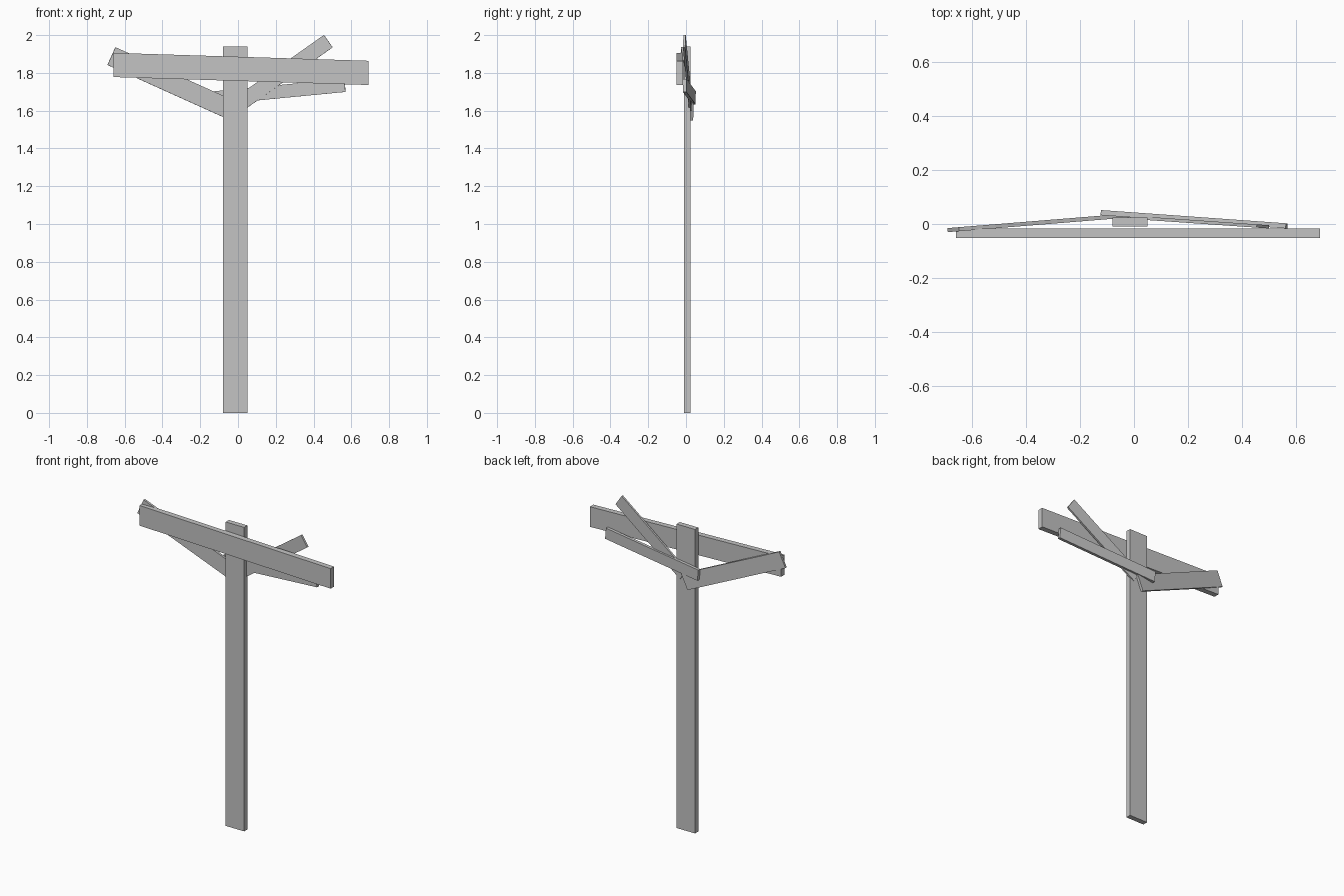
import bpy
import bmesh
from mathutils import Vector

cube = bpy.data.objects.get("Cube")
if cube:
    bpy.data.objects.remove(cube, do_unlink=True)

# Single light grey
grey = bpy.data.materials.new("light_grey")
grey.use_nodes = True
colour = (0.55, 0.55, 0.55, 1)
grey.diffuse_color = colour
grey.node_tree.nodes["Principled BSDF"].inputs["Base Color"].default_value = colour


def plank(name, start, end, width, thickness, up=None):
    """Board between two end centres; 'up' sets the slant of its end cuts."""
    start, end = Vector(start), Vector(end)
    axis = (end - start).normalized()
    side = Vector((-axis.y, axis.x, 0))
    side = side.normalized() if side.length > 0.01 else Vector((0, 1, 0))
    up = Vector(up) if up else axis.cross(side).normalized()
    bm = bmesh.new()
    bmesh.ops.create_cube(bm, size=1)
    for v in bm.verts:
        x, y, z = v.co
        v.co = start.lerp(end, x + 0.5) + side * (y * thickness) + up * (z * width)
    bmesh.ops.recalc_face_normals(bm, faces=bm.faces)
    mesh = bpy.data.meshes.new(name)
    bm.to_mesh(mesh)
    bm.free()
    mesh.materials.append(grey)
    obj = bpy.data.objects.new(name, mesh)
    bpy.context.collection.objects.link(obj)


# Upright and the sloping front board with plumb-cut ends
plank("post", (-0.015, 0.007, 0), (-0.015, 0.007, 1.94), 0.13, 0.033, up=(1, 0, 0))
plank("crossbeam", (-0.66, -0.034, 1.842), (0.69, -0.034, 1.8), 0.128, 0.035, up=(0, 0, 1))

# Braces behind the post, leaning forward to the crossbeam
plank("right_brace", (-0.67, -0.021, 1.889), (-0.015, 0.032, 1.594), 0.103, 0.015)
plank("left_upper_brace", (0.478, -0.009, 1.968), (0.0, 0.024, 1.63), 0.08, 0.012)
plank("left_lower_brace", (-0.12, 0.042, 1.668), (0.566, -0.007, 1.734), 0.07, 0.019)
